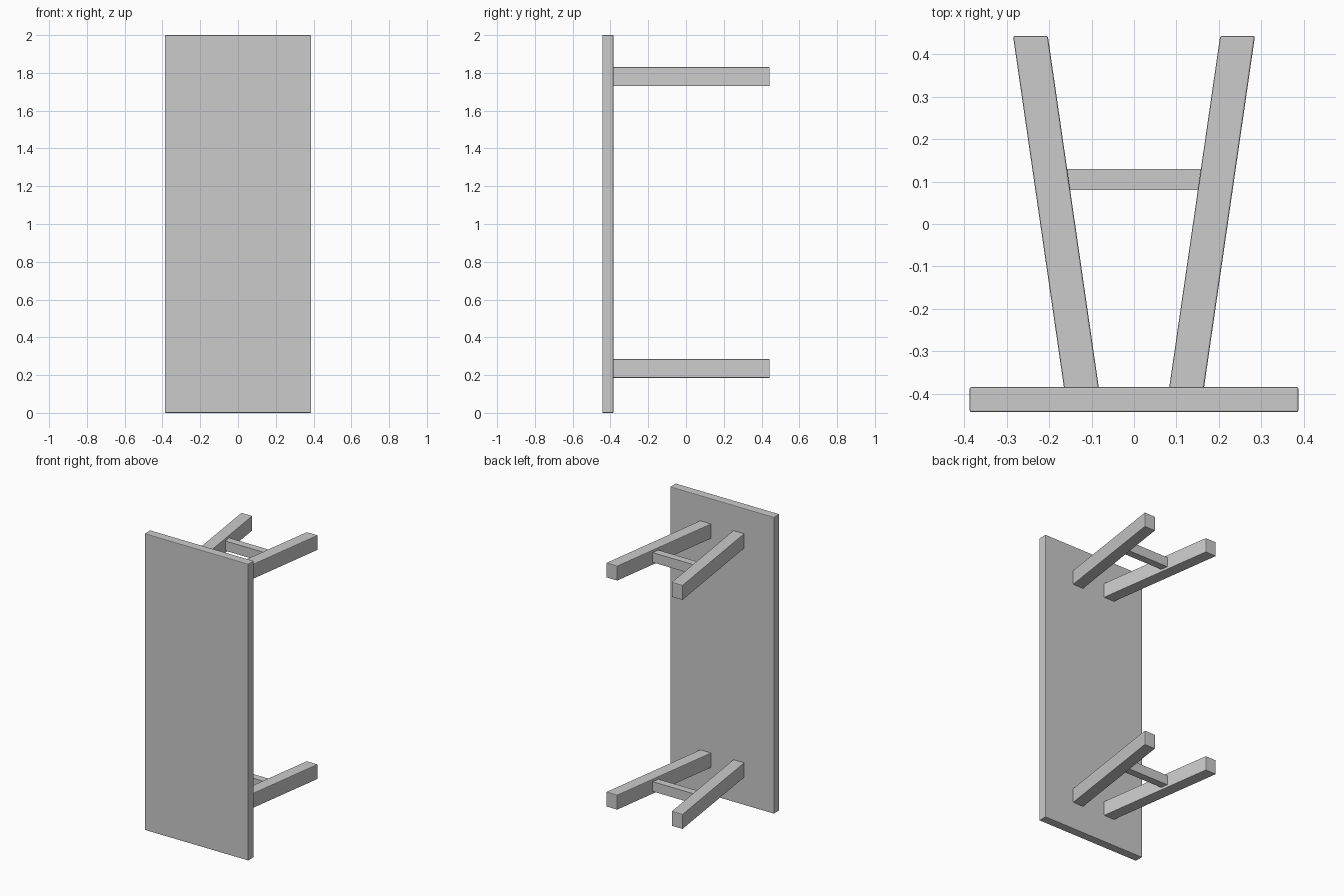
import bpy

if "Cube" in bpy.data.objects:
    bpy.data.objects.remove(bpy.data.objects["Cube"])

TOP_BACK = -0.384   # underside plane of the table top
HALF_Y = 0.443


def prism(name, start, end, y0, y1, z0, z1, bevel=0.004):
    """Box along y whose x range slides from start to end (sheared ends stay flat)."""
    verts = [(x, y, z)
             for (xa, xb), y in ((start, y0), (end, y1))
             for x, z in ((xa, z0), (xb, z0), (xb, z1), (xa, z1))]
    faces = [(0, 1, 2, 3), (7, 6, 5, 4), (0, 4, 5, 1),
             (1, 5, 6, 2), (2, 6, 7, 3), (3, 7, 4, 0)]
    mesh = bpy.data.meshes.new(name)
    mesh.from_pydata(verts, [], faces)
    obj = bpy.data.objects.new(name, mesh)
    bpy.context.collection.objects.link(obj)
    if bevel:
        mod = obj.modifiers.new("soft_edges", 'BEVEL')
        mod.width = bevel
        mod.segments = 2
    return obj


# Table top, standing on its short edge
prism("table_top", (-0.387, 0.387), (-0.387, 0.387), -HALF_Y, TOP_BACK, 0, 2)

# Two leg frames: splayed pair of legs joined by a stretcher
for label, z in (("lower", 0.235), ("upper", 1.78)):
    for side, s in (("left", -1), ("right", 1)):
        # Leg root is sunk slightly into the top
        a = sorted((s * 0.082, s * 0.164))
        b = sorted((s * 0.203, s * 0.285))
        prism(f"{label}_{side}_leg", a, b, TOP_BACK - 0.008, HALF_Y, z - 0.05, z + 0.05)
    prism(f"{label}_stretcher", (-0.17, 0.17), (-0.17, 0.17),
          0.08, 0.13, z - 0.033, z + 0.033, bevel=0)
